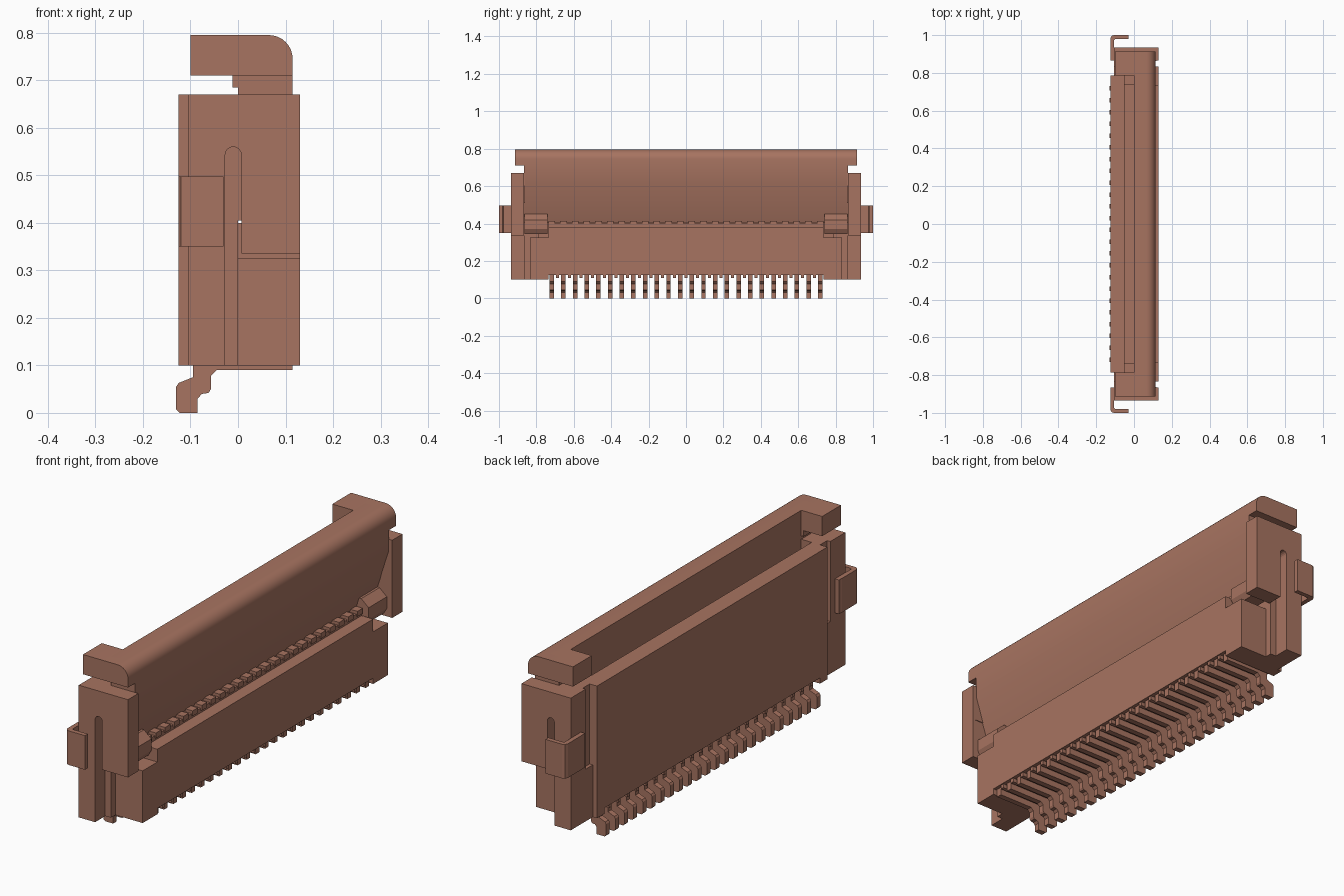
import bpy, bmesh, math

old = bpy.data.objects.get("Cube")
if old:
    bpy.data.objects.remove(old, do_unlink=True)

# One flat brown for everything
brown = bpy.data.materials.new("Terracotta brown")
colour = (0.39, 0.174, 0.119, 1)
brown.diffuse_color = colour
brown.use_nodes = True
brown.node_tree.nodes["Principled BSDF"].inputs["Base Color"].default_value = colour


def prisms(name, profile, spans, axis="y", smooth=False):
    """Extrude a profile over each (start, end) span: xz profile along y, or xy along z."""
    bm = bmesh.new()
    for a, b in spans:
        rings = []
        for t in (a, b):
            rings.append([bm.verts.new((p, t, q) if axis == "y" else (p, q, t))
                          for p, q in profile])
        bm.faces.new(rings[0])
        bm.faces.new(rings[1][::-1])
        n = len(profile)
        for i in range(n):
            j = (i + 1) % n
            bm.faces.new((rings[0][i], rings[1][i], rings[1][j], rings[0][j]))
    bmesh.ops.recalc_face_normals(bm, faces=bm.faces)
    mesh = bpy.data.meshes.new(name)
    bm.to_mesh(mesh)
    bm.free()
    mesh.materials.append(brown)
    ob = bpy.data.objects.new(name, mesh)
    bpy.context.collection.objects.link(ob)
    if smooth:
        bpy.ops.object.select_all(action="DESELECT")
        ob.select_set(True)
        bpy.context.view_layer.objects.active = ob
        bpy.ops.object.shade_smooth_by_angle(angle=math.radians(30))
    return ob


def rect(x0, x1, z0, z1):
    return [(x0, z0), (x1, z0), (x1, z1), (x0, z1)]


def both(a, b):
    """The same span at both ends of the housing."""
    return [(a, b), (-b, -a)]


def arc(cx, cz, r, start, end, n=8):
    return [(cx + r * math.cos(math.radians(start + (end - start) * i / n)),
             cz + r * math.sin(math.radians(start + (end - start) * i / n)))
            for i in range(n + 1)]


# Housing: lower body with cable slot and tall back wall
prisms("housing_body",
       [(-.125, .125), (.13, .125), (.13, .38), (.075, .38), (.075, .4), (0, .4),
        (0, .3), (-.05, .3), (-.05, .67), (-.125, .67)], [(-.735, .735)])
prisms("back_wall_end", rect(-.125, -.05, .1, .67), both(.735, .785))
prisms("housing_foot", rect(-.105, .13, .1, .325), both(.735, .835))
prisms("inner_end_block", rect(-.09, 0, .1, .67), both(.785, .866))

# End plates: rounded slot and an overhanging front arm
prisms("end_plate",
       [(-.105, .1), (-.027, .1)] + arc(-.01, .543, .017, 180, 0) +
       [(.007, .335), (.13, .335), (.13, .67), (-.105, .67)], both(.865, .935))
prisms("end_plate_root", rect(-.105, -.027, .1, .67), both(.833, .866))
prisms("arm_guide", rect(.05, .118, .51, .67), both(.862, .88))

# Flap: rounded top edge, leaning lower face
top_edge = arc(.065, .745, .05, 0, 90)
prisms("flap", [(0, .405), (.045, .405), (.115, .62)] + top_edge + [(0, .795)],
       [(-.865, .865)], smooth=True)
prisms("flap_end_cap", [(-.1, .71), (.115, .71)] + top_edge + [(-.1, .795)],
       both(.785, .913), smooth=True)
prisms("flap_step", rect(-.012, .1, .685, .71), both(.785, .863))
prisms("flap_pivot", [(.02, .345), (.09, .345), (.105, .37), (.105, .42),
                      (.07, .45), (.02, .45)], both(.74, .864))

# Solder hooks, bent in a C around each end
hook = [(-.105, .87), (-.105, .975), (-.1, .98), (-.03, .98), (-.03, 1.0),
        (-.108, 1.0), (-.12, .995), (-.125, .983), (-.125, .885), (-.118, .87)]
for side, sign in (("left", 1), ("right", -1)):
    prisms("solder_hook_" + side, [(x, sign * y) for x, y in hook],
           [(.35, .497)], axis="z")
prisms("hook_root", rect(-.124, -.09, .35, .497), both(.865, .885))

# Contacts: a row of 24 bent legs, tips by the flap, and ribs between legs
pitch = 1.435 / 23
rows = [-.7175 + i * pitch for i in range(24)]
leg = [(-.095, .13), (-.095, .075), (-.125, .063), (-.13, .055), (-.13, .007),
       (-.123, 0), (-.085, 0), (-.085, .03), (-.076, .04), (-.062, .042),
       (-.057, .05), (-.057, .078), (-.045, .09), (.115, .09), (.115, .13)]
prisms("contact_legs", leg, [(y - .012, y + .012) for y in rows])
prisms("contact_tips", rect(.03, .08, .39, .413), [(y - .018, y + .018) for y in rows])
prisms("bottom_ribs", rect(-.12, .125, .108, .13),
       [(y + pitch / 2 - .008, y + pitch / 2 + .008) for y in rows[:-1]])
